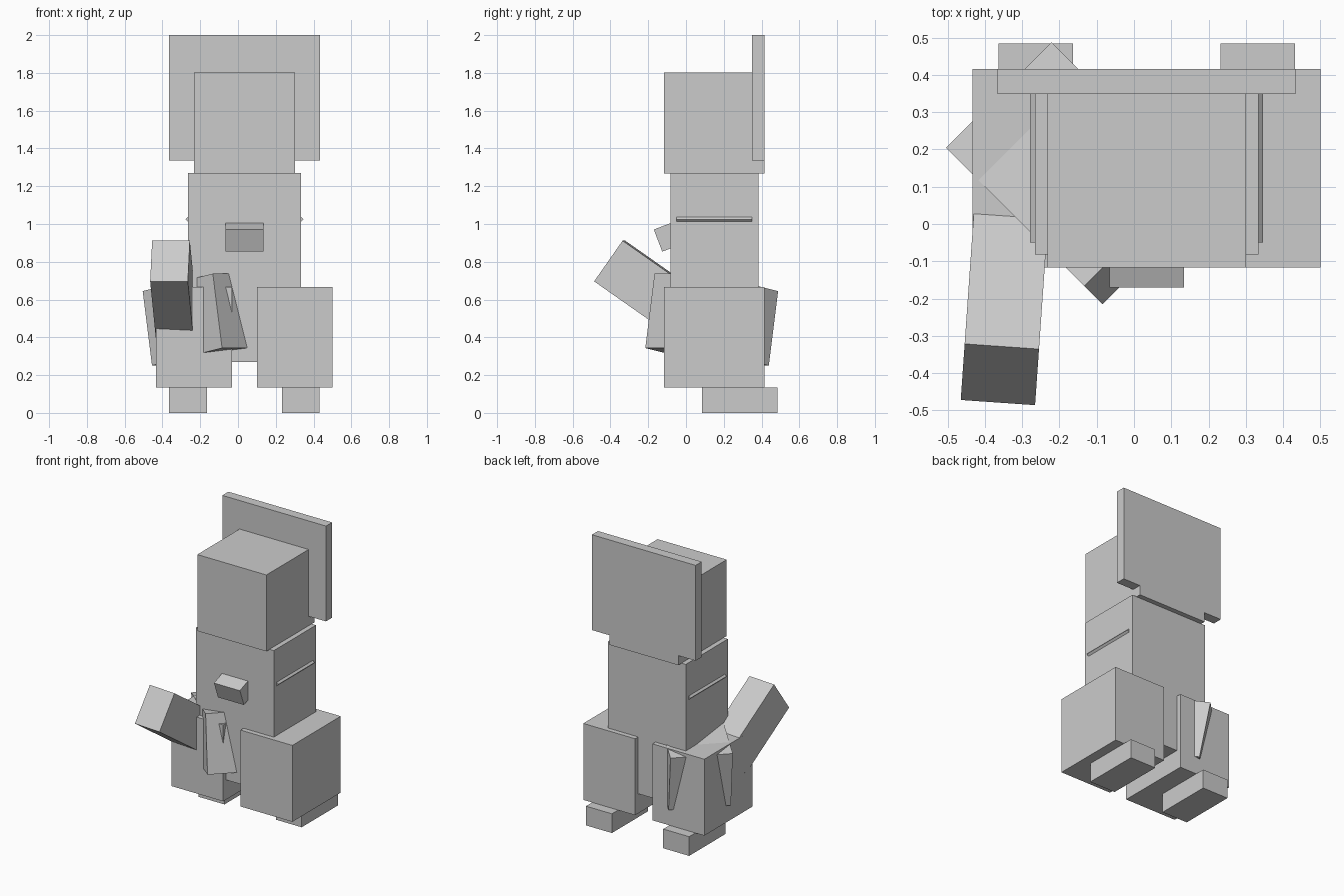
import bpy
from math import radians
from mathutils import Vector

if "Cube" in bpy.data.objects:
    bpy.data.objects.remove(bpy.data.objects["Cube"], do_unlink=True)

GREY = (0.6, 0.6, 0.6, 1)
grey = bpy.data.materials.new("plain_grey")
grey.use_nodes = True
grey.diffuse_color = GREY
grey.node_tree.nodes["Principled BSDF"].inputs["Base Color"].default_value = GREY


def block(name, centre, size, turn=(0, 0, 0)):
    """Flat-faced box with its dimensions baked in and a rotation in degrees."""
    bpy.ops.mesh.primitive_cube_add(size=1, location=centre)
    obj = bpy.context.object
    obj.name = name
    for v in obj.data.vertices:
        v.co *= Vector(size)
    obj.rotation_euler = [radians(a) for a in turn]
    obj.data.materials.append(grey)
    return obj


MID = 0.034   # centre line of the body

# Torso, head and the upright panel behind the head
block("torso", (MID, 0.15, 0.77), (0.6, 0.465, 1.0))
block("head", (MID, 0.15, 1.535), (0.533, 0.533, 0.533))
block("back_panel", (MID, 0.383, 1.668), (0.8, 0.067, 0.665))

# Legs and feet
for side, s in (("left", 1), ("right", -1)):
    block(side + "_leg", (MID + s * 0.267, 0.15, 0.4), (0.4, 0.533, 0.533))
    block(side + "_foot", (MID + s * 0.298, 0.285, 0.067), (0.2, 0.4, 0.134))

# Diamond core whose edges show as ridges on both flanks
block("flank_ridges", (MID, 0.15, 1.025), (0.442, 0.4, 0.442), (0, 45, 0))

# Small tilted block on the chest
block("chest_block", (MID, -0.086, 0.936), (0.2, 0.133, 0.125), (21, 0, 0))

# Tilted block passing through the right leg
block("hip_block", (-0.153, 0.136, 0.494), (0.533, 0.4, 0.4), (0, -10, -45))

# Raised arm: placed by the middle of its free end
arm = block("right_arm", (0, 0, 0), (0.2, 0.533, 0.263), (-35, 0, -4))
reach = arm.rotation_euler.to_matrix() @ Vector((0, 0.2665, 0))
arm.location = Vector((-0.36, -0.404, 0.804)) + reach
